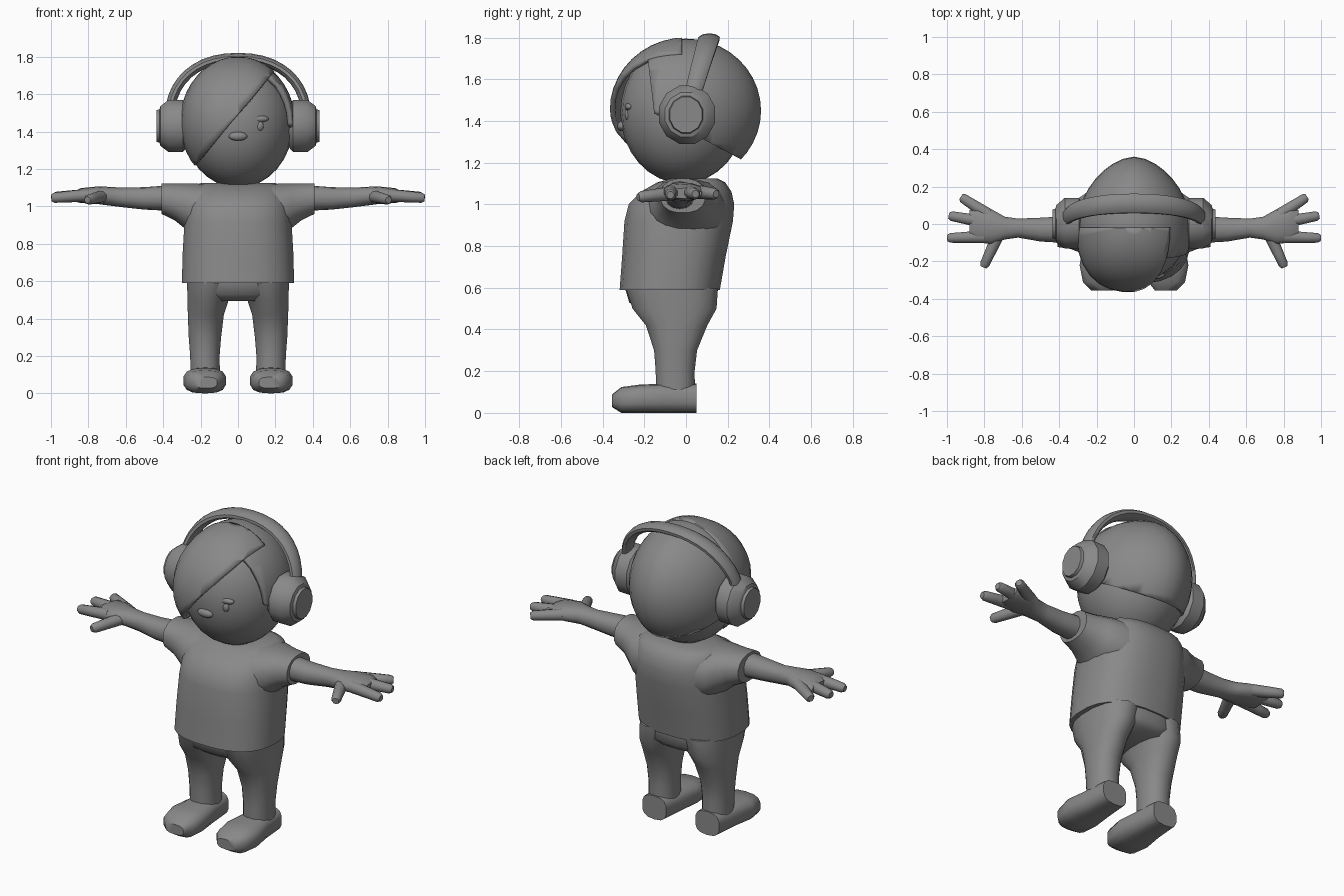
import bpy, bmesh, math
from mathutils import Matrix, Vector

if "Cube" in bpy.data.objects:
    bpy.data.objects.remove(bpy.data.objects["Cube"])

grey = bpy.data.materials.new("plain grey")
grey.diffuse_color = (0.25, 0.25, 0.25, 1)
grey.use_nodes = True
grey.node_tree.nodes["Principled BSDF"].inputs["Base Color"].default_value = grey.diffuse_color


def finish(name, bm, mirror=False, angle=50):
    bmesh.ops.recalc_face_normals(bm, faces=bm.faces)
    me = bpy.data.meshes.new(name)
    bm.to_mesh(me)
    bm.free()
    me.materials.append(grey)
    ob = bpy.data.objects.new(name, me)
    bpy.context.collection.objects.link(ob)
    if mirror:
        ob.modifiers.new("mirror", 'MIRROR')
    bpy.ops.object.select_all(action='DESELECT')
    ob.select_set(True)
    bpy.context.view_layer.objects.active = ob
    bpy.ops.object.shade_smooth_by_angle(angle=math.radians(angle))
    return ob


def power(v, e):
    return math.copysign(abs(v) ** e, v)


def loft(name, stations, axis='z', n=16, e=2.0, mirror=False, matrix=None, angle=50):
    """Rings of (position, centre a, centre b, radius a, radius b) along an axis."""
    bm = bmesh.new()
    rings = []
    for t, ca, cb, ra, rb in stations:
        ring = []
        for i in range(n):
            w = 2 * math.pi * (i + 0.5) / n
            a, b = ca + ra * power(math.cos(w), 2 / e), cb + rb * power(math.sin(w), 2 / e)
            co = {'x': (t, a, b), 'y': (a, t, b), 'z': (a, b, t)}[axis]
            ring.append(bm.verts.new(co))
        rings.append(ring)
    for r, s in zip(rings, rings[1:]):
        for i in range(n):
            j = (i + 1) % n
            bm.faces.new((r[i], r[j], s[j], s[i]))
    bm.faces.new(rings[0])
    bm.faces.new(rings[-1])
    if matrix:
        bm.transform(matrix)
    return finish(name, bm, mirror, angle)


def ball(name, centre, size, u=16, v=10):
    bm = bmesh.new()
    bmesh.ops.create_uvsphere(bm, u_segments=u, v_segments=v, radius=1)
    bm.transform(Matrix.Translation(centre) @ Matrix.Diagonal((*size, 1)))
    return finish(name, bm)


def hair(name, cuts, grow=0.0):
    """Boxy-fronted, pointed-back shell, trimmed by (point, removed side) planes."""
    bm = bmesh.new()
    bmesh.ops.create_uvsphere(bm, u_segments=32, v_segments=20, radius=1)
    for v in bm.verts:
        x, y, z = v.co
        e = 2.5 if y < 0 else 1.75
        flat = math.hypot(x, y)
        if flat > 1e-5:
            k = flat / (abs(x) ** e + abs(y) ** e) ** (1 / e)
            x, y = x * k, y * k
        v.co = (x * (0.305 + grow), y * (0.36 + grow), 1.45 + z * (0.345 + grow))
    for point, side in cuts:
        bmesh.ops.bisect_plane(bm, geom=bm.verts[:] + bm.edges[:] + bm.faces[:],
                               plane_co=point, plane_no=side, clear_outer=True)
    ob = finish(name, bm)
    sol = ob.modifiers.new("thickness", 'SOLIDIFY')
    sol.thickness = 0.025
    sol.offset = -1
    return ob


# Head and face
ball("head", (0, -0.015, 1.44), (0.295, 0.3, 0.34), 24, 16)
ball("mouth", (0, -0.308, 1.375), (0.05, 0.022, 0.024))
ball("eye", (0.115, -0.278, 1.43), (0.022, 0.016, 0.027))
ball("eyebrow", (0.112, -0.272, 1.468), (0.052, 0.022, 0.019))

# Hair: back cap with a side lock, and a swept diagonal fringe
hair("hair_cap", [((0, -0.16, 1.5), (0, -1, -0.12)),
                  ((0, 0.2, 1.25), (0, -0.47, -0.88))])
hair("hair_fringe", [((0, -0.02, 1.5), (0, 1, 0)),
                     ((0.2, 0, 1.73), (0.56, 0, -0.47))], 0.006)

# Headphones: padded cups, end plates and a leaning band
loft("ear_cup", [(0.27, 0, 1.43, 0.115, 0.115), (0.295, 0.005, 1.43, 0.14, 0.145),
                 (0.37, 0.005, 1.43, 0.14, 0.145), (0.415, 0.0, 1.43, 0.105, 0.11),
                 (0.42, 0, 1.43, 0.085, 0.092), (0.436, 0, 1.43, 0.08, 0.088)],
     'x', 12, mirror=True, angle=35)
bm = bmesh.new()
rows = []
for i in range(21):
    w = math.pi * i / 20
    c, s = math.cos(w), math.sin(w)
    mid = Vector((0.365 * power(c, 0.9), 0.02 + 0.09 * s, 1.47 + 0.325 * power(s, 0.9)))
    out = Vector((c, 0.1 * s, s)).normalized()
    half = 0.042 + 0.012 * s
    rows.append([bm.verts.new(mid + out * 0.026 * math.cos(a) + Vector((0, half * math.sin(a), 0)))
                 for a in (math.pi * k / 5 for k in range(10))])
for r, q in zip(rows, rows[1:]):
    for k in range(10):
        bm.faces.new((r[k], r[(k + 1) % 10], q[(k + 1) % 10], q[k]))
bm.faces.new(rows[0])
bm.faces.new(rows[-1])
finish("headband", bm)

# Shirt body and sleeves
loft("shirt_body", [(0.59, 0, -0.078, 0.302, 0.242), (0.75, 0, -0.058, 0.298, 0.25),
                    (0.92, 0, -0.035, 0.288, 0.262), (1.0, 0, -0.022, 0.28, 0.255),
                    (1.06, 0, 0.0, 0.265, 0.22), (1.105, 0, 0.025, 0.25, 0.165),
                    (1.125, 0, 0.04, 0.2, 0.11)], n=24, e=2.5)
loft("sleeve", [(0.14, 0.0, 0.97, 0.2, 0.15), (0.24, 0.0, 0.985, 0.18, 0.14),
                (0.29, -0.005, 1.005, 0.15, 0.12), (0.34, -0.01, 1.025, 0.125, 0.1),
                (0.41, -0.015, 1.042, 0.11, 0.083)], 'x', 16, 2.3, True)

# Arms, palms and fingers
loft("arm", [(0.34, -0.03, 1.045, 0.075, 0.07), (0.5, -0.03, 1.043, 0.065, 0.06),
             (0.62, -0.022, 1.048, 0.052, 0.052), (0.69, -0.022, 1.055, 0.062, 0.05),
             (0.76, -0.015, 1.06, 0.095, 0.046), (0.84, -0.005, 1.058, 0.095, 0.04),
             (0.88, -0.005, 1.053, 0.08, 0.025)], 'x', 14, 2.2, True)
fingers = {"front_finger": ((0.8, -0.068, 1.06), (0.998, -0.075, 1.045)),
           "middle_finger": ((0.8, 0.01, 1.06), (0.99, 0.045, 1.05)),
           "back_finger": ((0.78, 0.05, 1.06), (0.925, 0.145, 1.05)),
           "thumb": ((0.72, -0.045, 1.055), (0.805, -0.23, 1.035))}
for name, (p, q) in fingers.items():
    p, q = Vector(p), Vector(q)
    d = q - p
    L = d.length
    place = Matrix.Translation(p) @ d.to_track_quat('Z', 'Y').to_matrix().to_4x4()
    loft(name, [(0, 0, 0, 0.036, 0.034), (L * 0.6, 0, 0, 0.03, 0.03),
                (L * 0.92, 0, 0, 0.027, 0.027), (L, 0, 0, 0.018, 0.018)],
         n=10, mirror=True, matrix=place)

# Trousers and shoes
loft("trouser_hips", [(0.495, 0, -0.055, 0.2, 0.17), (0.53, 0, -0.062, 0.262, 0.212),
                      (0.6, 0, -0.07, 0.275, 0.225), (0.68, 0, -0.07, 0.275, 0.22)], n=24, e=2.4)
loft("trouser_leg", [(0.08, 0.175, -0.05, 0.08, 0.095), (0.2, 0.177, -0.052, 0.08, 0.095),
                     (0.3, 0.177, -0.05, 0.088, 0.105), (0.42, 0.172, -0.045, 0.098, 0.15),
                     (0.5, 0.16, -0.055, 0.112, 0.205), (0.6, 0.14, -0.068, 0.135, 0.225)],
     n=16, e=2.2, mirror=True)
loft("shoe", [(0.05, 0.175, 0.07, 0.08, 0.07), (-0.1, 0.175, 0.07, 0.095, 0.07),
              (-0.22, 0.178, 0.068, 0.115, 0.068), (-0.31, 0.175, 0.062, 0.1, 0.062),
              (-0.355, 0.17, 0.058, 0.06, 0.03)], 'y', 14, 2.8, True)
